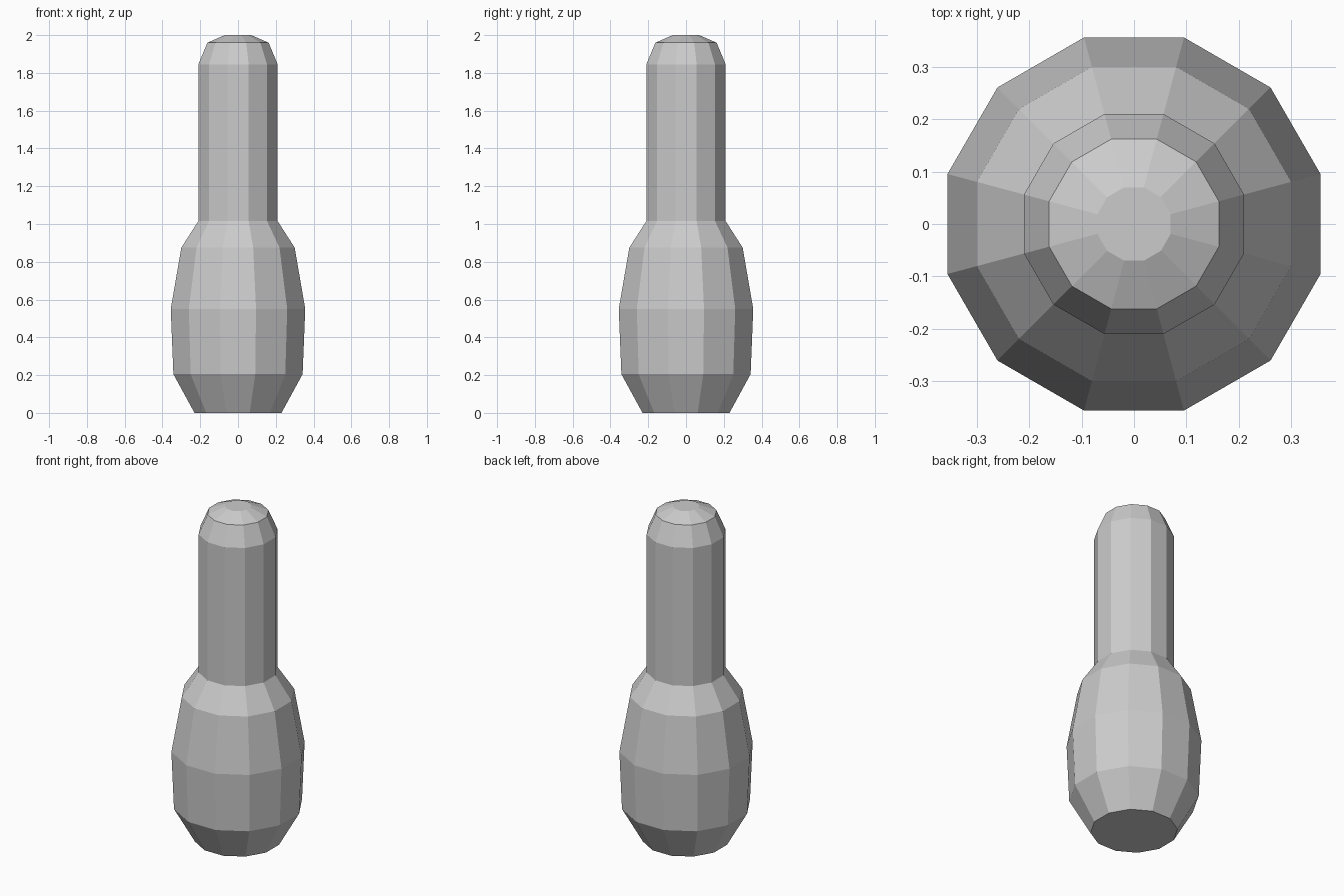
import bpy, bmesh, math

if "Cube" in bpy.data.objects:
    bpy.data.objects.remove(bpy.data.objects["Cube"])

SIDES = 12
# (distance from axis to flat side, height), bottom to top
PROFILE = [(0.23, 0.0), (0.342, 0.205), (0.356, 0.55), (0.30, 0.875),
           (0.21, 1.015), (0.21, 1.845), (0.162, 1.96), (0.07, 2.0)]

grey = bpy.data.materials.new("plain grey")
grey.diffuse_color = (0.6, 0.6, 0.6, 1)
grey.use_nodes = True
grey.node_tree.nodes["Principled BSDF"].inputs["Base Color"].default_value = grey.diffuse_color


def lathe(name, profile, material):
    """Faceted solid of revolution with flat sides facing the axes."""
    bm = bmesh.new()
    rings = []
    for apothem, z in profile:
        r = apothem / math.cos(math.pi / SIDES)
        angles = [(i + 0.5) * math.tau / SIDES for i in range(SIDES)]
        rings.append([bm.verts.new((r * math.cos(a), r * math.sin(a), z)) for a in angles])
    for low, high in zip(rings, rings[1:]):
        for i in range(SIDES):
            j = (i + 1) % SIDES
            bm.faces.new((low[i], low[j], high[j], high[i]))
    # Closed base and flat tip
    bm.faces.new(rings[0][::-1])
    bm.faces.new(rings[-1])
    mesh = bpy.data.meshes.new(name)
    bm.to_mesh(mesh)
    bm.free()
    mesh.materials.append(material)
    obj = bpy.data.objects.new(name, mesh)
    bpy.context.collection.objects.link(obj)
    return obj


# Bulbous grip flowing into a straight neck with a rounded tip
lathe("bulb_and_neck", PROFILE, grey)
